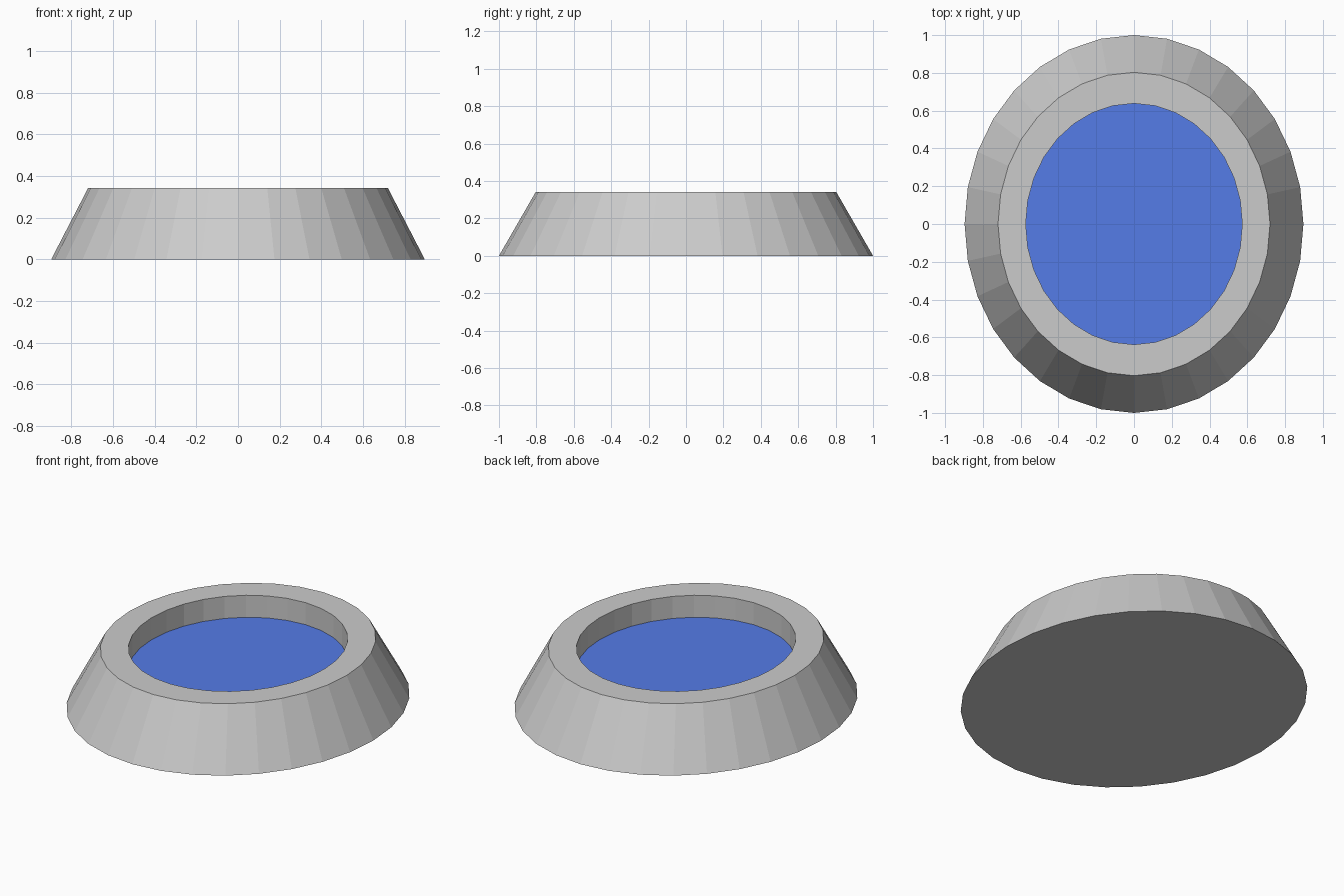
import bpy
import bmesh
from math import sin, cos, tau

if "Cube" in bpy.data.objects:
    bpy.data.objects.remove(bpy.data.objects["Cube"])

SIDES = 32
WATER_Z = 0.21


def lathe(name, profile, cap_start=False, cap_end=False):
    """Stack oval rings (rx, ry, z), bridge them and optionally cap the ends."""
    bm = bmesh.new()
    rings = [[bm.verts.new((rx * cos(i * tau / SIDES), ry * sin(i * tau / SIDES), z))
              for i in range(SIDES)] for rx, ry, z in profile]
    for a, b in zip(rings, rings[1:]):
        for i in range(SIDES):
            j = (i + 1) % SIDES
            bm.faces.new((a[i], a[j], b[j], b[i]))
    if cap_start:
        bm.faces.new(rings[0][::-1])
    if cap_end:
        bm.faces.new(rings[-1])
    mesh = bpy.data.meshes.new(name)
    bm.to_mesh(mesh)
    bm.free()
    obj = bpy.data.objects.new(name, mesh)
    bpy.context.collection.objects.link(obj)
    return obj


# Basin: closed base, sloping outside, flat rim, upright inner wall
lathe("basin", [(0.897, 1.0, 0.0), (0.72, 0.803, 0.342),
                (0.573, 0.638, 0.342), (0.573, 0.638, WATER_Z)], cap_start=True)

# Water surface closing the inside of the basin
water = lathe("water", [(0.573, 0.638, WATER_Z)], cap_end=True)
blue = bpy.data.materials.new("water_blue")
blue.diffuse_color = (0.09, 0.2, 0.8, 1.0)
blue.use_nodes = True
blue.node_tree.nodes["Principled BSDF"].inputs["Base Color"].default_value = blue.diffuse_color
water.data.materials.append(blue)
